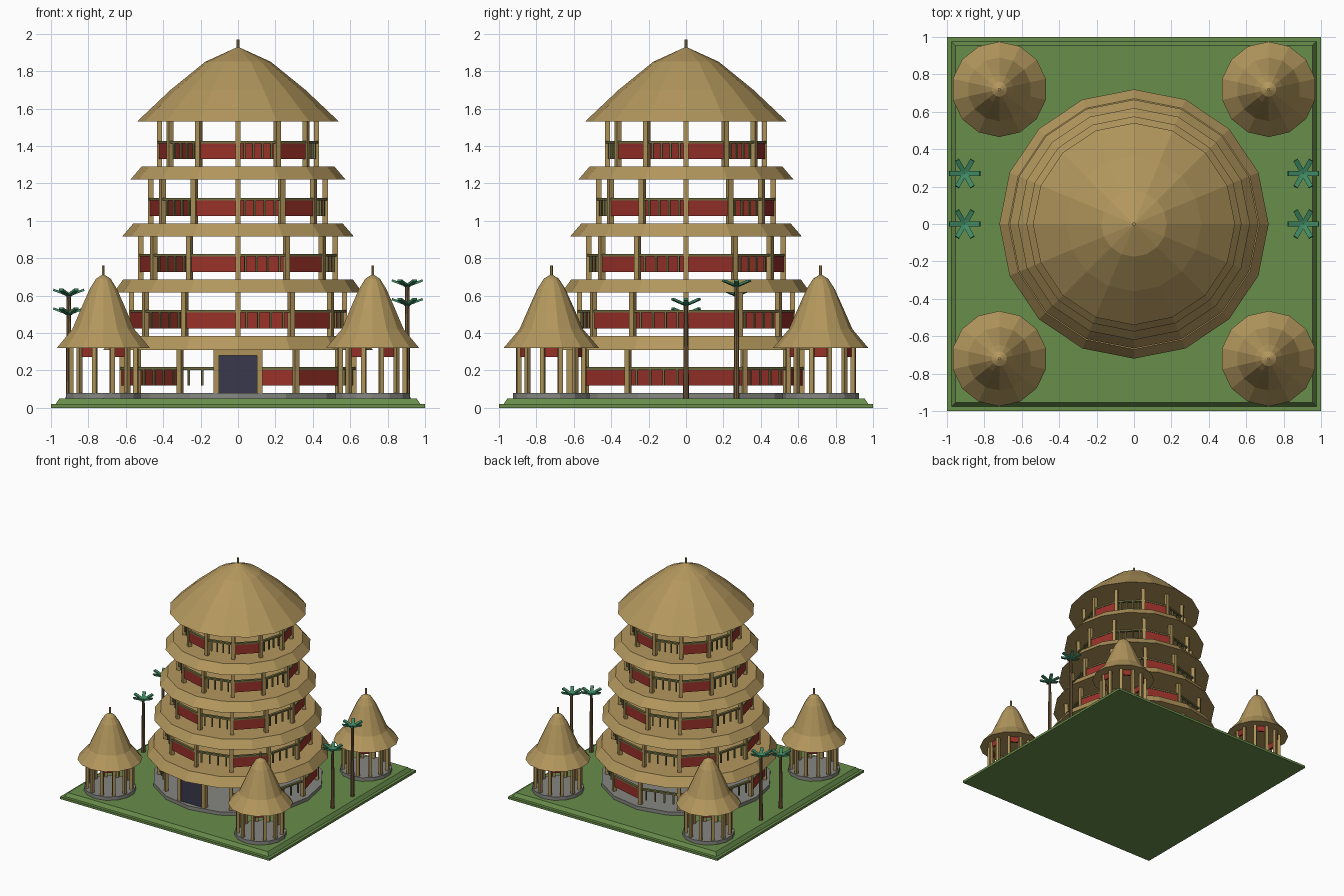
import bpy, bmesh, math
from mathutils import Matrix, Vector

if "Cube" in bpy.data.objects:
    bpy.data.objects.remove(bpy.data.objects["Cube"])


def material(name, rgb):
    m = bpy.data.materials.new(name)
    m.diffuse_color = (*rgb, 1)
    m.use_nodes = True
    m.node_tree.nodes["Principled BSDF"].inputs["Base Color"].default_value = m.diffuse_color
    return m


THATCH = material("thatch", (0.45, 0.31, 0.11))
WOOD = material("wood", (0.42, 0.29, 0.10))
BAMBOO = material("bamboo", (0.17, 0.16, 0.055))
RED = material("red_panel", (0.32, 0.03, 0.022))
GRASS = material("grass", (0.14, 0.27, 0.07))
STONE = material("stone", (0.24, 0.24, 0.22))
DOOR = material("dark_door", (0.04, 0.04, 0.075))
LEAF = material("palm_leaf", (0.05, 0.25, 0.13))
TRUNK = material("palm_trunk", (0.19, 0.115, 0.05))


def finish(bm, name, mat):
    bmesh.ops.recalc_face_normals(bm, faces=bm.faces)
    me = bpy.data.meshes.new(name)
    bm.to_mesh(me)
    bm.free()
    me.materials.append(mat)
    ob = bpy.data.objects.new(name, me)
    bpy.context.collection.objects.link(ob)
    return ob


def add_box(bm, centre, size, turn=0.0):
    mat = (Matrix.Translation(centre) @ Matrix.Rotation(turn, 4, 'Z')
           @ Matrix.Diagonal((*size, 1)))
    bmesh.ops.create_cube(bm, size=1, matrix=mat)


def add_lathe(bm, profile, sides, centre=(0, 0)):
    """Closed solid of revolution from (radius, z) points; one corner faces -y."""
    prev = None
    for r, z in profile:
        if r == 0:
            ring = [bm.verts.new((*centre, z))]
        else:
            ring = []
            for i in range(sides):
                a = 2 * math.pi * i / sides - math.pi / 2
                ring.append(bm.verts.new((centre[0] + r * math.cos(a),
                                          centre[1] + r * math.sin(a), z)))
        if prev is None:
            if len(ring) > 1:
                bm.faces.new(ring)
        else:
            for i in range(sides):
                j = (i + 1) % sides
                if len(ring) == 1:
                    bm.faces.new((prev[i], prev[j], ring[0]))
                else:
                    bm.faces.new((prev[i], prev[j], ring[j], ring[i]))
        prev = ring
    if len(prev) > 1:
        bm.faces.new(prev)


def lathe(name, profile, sides, mat, centre=(0, 0)):
    bm = bmesh.new()
    add_lathe(bm, profile, sides, centre)
    return finish(bm, name, mat)


def polar(r, a, c=(0, 0)):
    return c[0] + r * math.cos(a), c[1] + r * math.sin(a)


# Lawn with a raised, sloped terrace
for name, low, high, z0, z1 in (("lawn_base", 1, 1, 0, 0.02),
                                ("lawn_terrace", 0.975, 0.955, 0.02, 0.05)):
    q = math.sqrt(2)
    ob = lathe(name, [(low * q, z0), (high * q, z1)], 4, GRASS)
    ob.data.transform(Matrix.Rotation(math.pi / 4, 4, 'Z'))

# Tower foundation
lathe("tower_foundation", [(0.67, 0.05), (0.67, 0.08)], 16, STONE)

# Tower storeys: floor, post top, post ring radius, eave radius, eave top radius
STOREYS = [(0.08, 0.31, 0.62, 0.72, 0.67, 0.385),
           (0.385, 0.615, 0.57, 0.665, 0.615, 0.685),
           (0.685, 0.915, 0.52, 0.62, 0.56, 0.985),
           (0.985, 1.22, 0.467, 0.575, 0.515, 1.29),
           (1.29, 1.53, 0.42, 0, 0, 0)]
STEP = math.pi / 6
for n, (floor, top, r, eave, eave_in, eave_top) in enumerate(STOREYS):
    tag = f"storey_{n + 1}"
    posts, rails, panels = bmesh.new(), bmesh.new(), bmesh.new()
    for i in range(12):
        a = i * STEP - math.pi / 2
        if n or i:
            add_box(posts, (*polar(r, a), (floor + top) / 2),
                    (0.028, 0.028, top - floor), a)
        if n == 0 and i in (0, 11):      # open entrance bays
            continue
        mid = a + STEP / 2
        d = r * math.cos(STEP / 2)
        width = 2 * r * math.sin(STEP / 2) - 0.02
        add_box(rails, (*polar(d, mid), floor + 0.13), (0.022, width, 0.014), mid)
        if i % 2:                        # solid parapet bay
            add_box(panels, (*polar(d, mid), floor + 0.083),
                    (0.014, width, 0.086), mid)
        else:                            # baluster bay
            side = Vector((-math.sin(mid), math.cos(mid)))
            for k in range(4):
                p = Vector(polar(d, mid)) + side * width * (k - 1.5) / 4
                add_box(rails, (p.x, p.y, floor + 0.083), (0.011, 0.011, 0.086), mid)
    finish(posts, tag + "_posts", WOOD)
    finish(rails, tag + "_railings", BAMBOO)
    finish(panels, tag + "_parapets", RED)
    if eave:
        lathe(tag + "_eave", [(eave, top), (eave_in, eave_top)], 16, THATCH)

# Main roof and finial
lathe("main_roof", [(0.54, 1.53), (0.36, 1.70), (0.175, 1.85), (0, 1.93)], 16, THATCH)
lathe("main_finial", [(0.009, 1.90), (0.009, 1.97)], 8, WOOD)

# Entrance door and frame
bm = bmesh.new()
for s in (-1, 1):
    add_box(bm, (s * 0.116, -0.62, 0.195), (0.03, 0.04, 0.23))
add_box(bm, (0, -0.62, 0.295), (0.262, 0.04, 0.03))
finish(bm, "door_frame", WOOD)
bm = bmesh.new()
add_box(bm, (0, -0.62, 0.18), (0.202, 0.02, 0.20))
finish(bm, "door", DOOR)

# Corner huts
HUT_ROOF = [(0.255, 0.32), (0.17, 0.42), (0.12, 0.535), (0.075, 0.635),
            (0.04, 0.69), (0, 0.715)]
for sx in (-1, 1):
    for sy in (-1, 1):
        c = (sx * 0.72, sy * 0.72)
        lathe("hut_base", [(0.205, 0.05), (0.205, 0.08)], 14, STONE, c)
        lathe("hut_roof", HUT_ROOF, 14, THATCH, c)
        lathe("hut_finial", [(0.008, 0.70), (0.008, 0.76)], 6, WOOD, c)
        posts, drapes = bmesh.new(), bmesh.new()
        for i in range(12):
            a = i * STEP + STEP / 2
            add_box(posts, (*polar(0.18, a, c), 0.20), (0.024, 0.024, 0.24), a)
            if i % 2:
                add_box(drapes, (*polar(0.165, a + STEP / 2, c), 0.297),
                        (0.012, 0.078, 0.05), a + STEP / 2)
        finish(posts, "hut_posts", WOOD)
        finish(drapes, "hut_drapes", RED)

# Palms
for x, y, h in ((-0.905, 0, 0.50), (-0.905, 0.27, 0.60),
                (0.905, 0, 0.55), (0.905, 0.27, 0.65)):
    lathe("palm_trunk", [(0.016, 0.05), (0.011, h)], 8, TRUNK, (x, y))
    bm = bmesh.new()
    for i in range(6):
        turn = Matrix.Translation((x, y, h)) @ Matrix.Rotation(i * math.pi / 3, 4, 'Z')
        tilt = Matrix.Rotation(-0.36, 4, 'Y')
        bmesh.ops.create_cube(bm, size=1, matrix=turn @ tilt
                              @ Matrix.Translation((0.044, 0, 0))
                              @ Matrix.Diagonal((0.088, 0.026, 0.012, 1)))
    finish(bm, "palm_leaves", LEAF)
